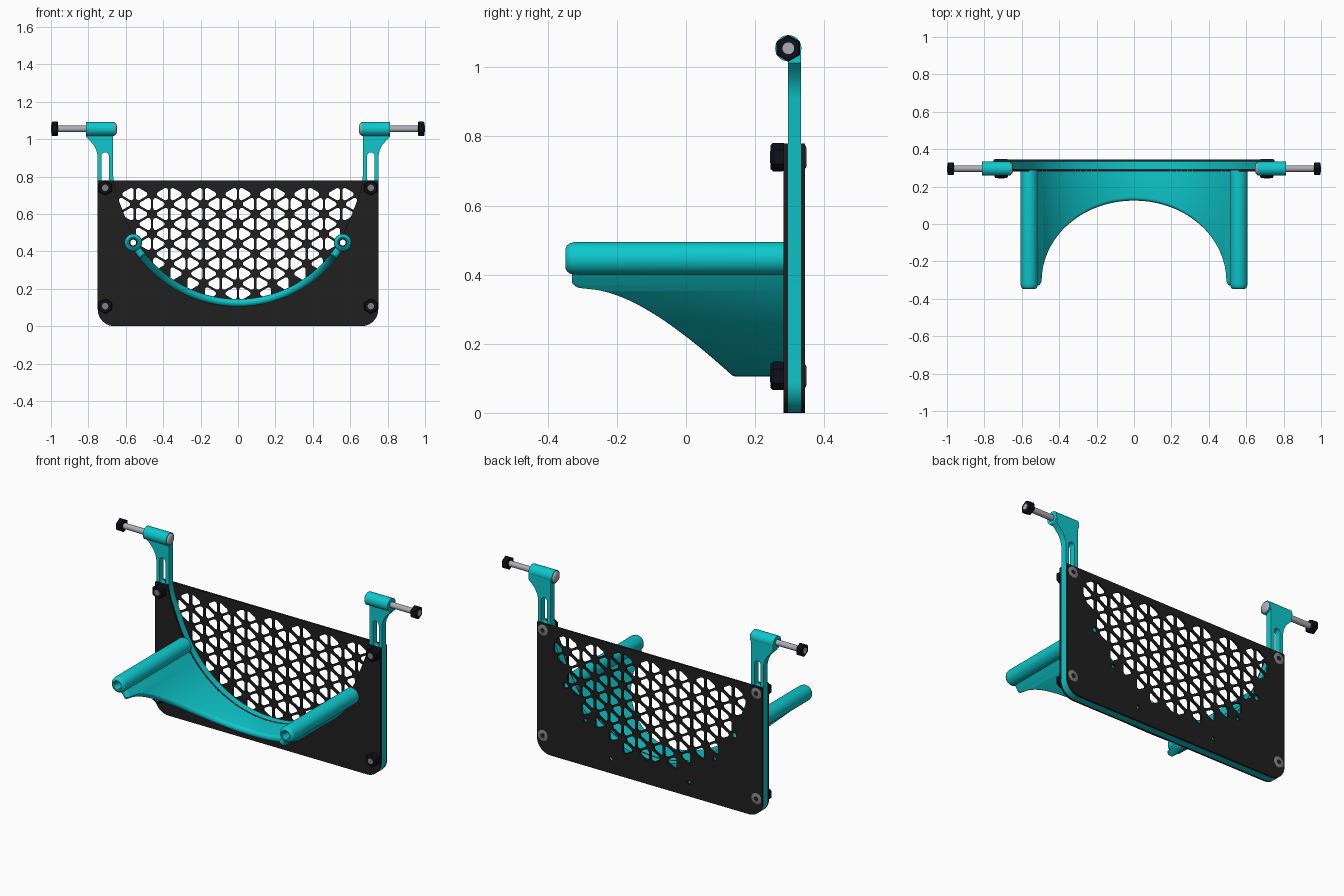
import bpy, bmesh, math
from math import sin, cos, pi, radians, sqrt

if "Cube" in bpy.data.objects:
    bpy.data.objects.remove(bpy.data.objects["Cube"])


def material(name, rgb):
    m = bpy.data.materials.new(name)
    m.use_nodes = True
    m.diffuse_color = (*rgb, 1)
    m.node_tree.nodes["Principled BSDF"].inputs["Base Color"].default_value = (*rgb, 1)
    return m


TEAL = material("teal", (0.004, 0.58, 0.61))
BLACK = material("black_plate", (0.014, 0.014, 0.014))
NAVY = material("dark_nut", (0.005, 0.005, 0.012))
STEEL = material("steel", (0.42, 0.42, 0.48))
GREY = material("grey_bolt", (0.22, 0.22, 0.22))


def finish(name, mesh, mat):
    bm = bmesh.new()
    bm.from_mesh(mesh)
    bmesh.ops.remove_doubles(bm, verts=bm.verts, dist=1e-5)
    bmesh.ops.recalc_face_normals(bm, faces=bm.faces)
    for f in bm.faces:
        f.smooth = True
        f.material_index = 0
    bm.to_mesh(mesh)
    bm.free()
    mesh.set_sharp_from_angle(angle=radians(32))
    mesh.materials.clear()
    mesh.materials.append(mat)
    ob = bpy.data.objects.new(name, mesh)
    bpy.context.collection.objects.link(ob)
    return ob


def plate(name, loops, y0, y1, mat):
    """Flat panel in x/z from an outline and hole loops, between two depths."""
    cu = bpy.data.curves.new(name + "_outline", 'CURVE')
    cu.dimensions = '2D'
    cu.fill_mode = 'BOTH'
    cu.extrude = (y1 - y0) / 2
    for loop in loops:
        sp = cu.splines.new('POLY')
        sp.points.add(len(loop) - 1)
        for p, (x, z) in zip(sp.points, loop):
            p.co = (x, z, 0, 1)
        sp.use_cyclic_u = True
    tmp = bpy.data.objects.new(name + "_tmp", cu)
    bpy.context.collection.objects.link(tmp)
    dg = bpy.context.evaluated_depsgraph_get()
    mesh = bpy.data.meshes.new_from_object(tmp.evaluated_get(dg))
    bpy.data.objects.remove(tmp)
    bpy.data.curves.remove(cu)
    for v in mesh.vertices:
        x, z, d = v.co
        v.co = (x, (y0 + y1) / 2 - d, z)
    return finish(name, mesh, mat)


def skin(name, rings, mat, closed):
    """Join equal closed rings of points; cap the ends unless closed."""
    bm = bmesh.new()
    vs = [[bm.verts.new(p) for p in ring] for ring in rings]
    n, k = len(vs), len(vs[0])
    for i in range(n if closed else n - 1):
        a, b = vs[i], vs[(i + 1) % n]
        for j in range(k):
            bm.faces.new((a[j], a[(j + 1) % k], b[(j + 1) % k], b[j]))
    if not closed:
        bm.faces.new(vs[0])
        bm.faces.new(vs[-1])
    mesh = bpy.data.meshes.new(name)
    bm.to_mesh(mesh)
    bm.free()
    return finish(name, mesh, mat)


def lathe(name, axis, centre, profile, mat, n=32, closed=False):
    """Turn (radius, position) pairs around the x or y axis through centre."""
    rings = []
    for r, a in profile:
        ring = []
        for i in range(n):
            u, z = r * sin(2 * pi * i / n), r * cos(2 * pi * i / n)
            if axis == 'X':
                ring.append((a, centre[0] + u, centre[1] + z))
            else:
                ring.append((centre[0] + u, a, centre[1] + z))
        rings.append(ring)
    return skin(name, rings, mat, closed)


def mirrored(half):
    return half + [(-x, z) for x, z in reversed(half) if x > 1e-6]


def circle(x, z, r, n=16):
    return [(x + r * cos(2 * pi * i / n), z + r * sin(2 * pi * i / n)) for i in range(n)]


def slot(x, z0, z1, r):
    arc = [pi * i / 8 for i in range(9)]
    return ([(x + r * cos(t), z1 - r + r * sin(t)) for t in arc] +
            [(x - r * cos(t), z0 + r - r * sin(t)) for t in arc])


def rounded_triangle(x, z, direction, reach=0.023, r=0.013):
    pts = []
    for k in range(3):
        t = 2 * pi * k / 3 + (0 if direction > 0 else pi)
        for j in range(5):
            a = t + radians(-60 + 30 * j)
            pts.append((x + reach * cos(t) + r * cos(a), z + reach * sin(t) + r * sin(a)))
    return pts


# Shared outline pieces
ZC, R_MID, HALF = 0.773, 0.648, 0.02
R_IN = R_MID - HALF
HX, HZ = 0.56, 0.447
corner = [(0.66 + 0.09 * sin(t), 0.09 - 0.09 * cos(t)) for t in [pi / 2 * i / 10 for i in range(11)]]
opening = [(0.665, 0.77), (0.652, 0.71), (0.625, 0.64), (0.59, 0.55)]
opening += [(R_IN * sin(radians(a)), ZC - R_IN * cos(radians(a))) for a in range(60, -1, -3)]
handle_holes = [circle(s * HX, HZ, 0.016) for s in (-1, 1)]

# Front plate and the frame with its two arms
plate("front_plate", [mirrored(corner + [(0.75, 0.78), (0.667, 0.78)] + opening)] + handle_holes,
      0.282, 0.295, BLACK)
arm = [(0.75, 0.91), (0.757, 0.94), (0.772, 0.97), (0.795, 0.995), (0.813, 1.012),
       (0.813, 1.055), (0.667, 1.055), (0.667, 0.8)]
plate("frame", [mirrored(corner + arm + opening)] + handle_holes +
      [slot(s * 0.71, 0.77, 0.93, 0.02) for s in (-1, 1)], 0.295, 0.333, TEAL)


# Back plate with a triangular grid of holes inside the opening
def inside(x, z):
    edge = next((ox for ox, oz in reversed(opening) if oz >= z), 0.665)
    return abs(x) < edge - 0.008 and z > 0.16


D = 0.0613
holes = []
for row in range(11):
    z = 0.706 - row * D * sqrt(3) / 2
    for k in range(-4, 5):
        for s in (-1, 1):
            x = (k + 0.5 * (row % 2)) * 3 * D + s * D / 2
            if inside(x, z):
                holes.append(rounded_triangle(x, z, s))
for s in (-1, 1):
    holes += [circle(s * 0.43, 0.27, 0.012), circle(s * 0.26, 0.085, 0.012)]
plate("back_plate", [mirrored(corner + [(0.75, 0.78)])] + handle_holes + holes, 0.333, 0.345, BLACK)

# Curved trough with a swept, rounded front edge
rings = []
STEPS = 120
for i in range(STEPS + 1):
    t = radians(57.5) * sin(pi / 2 * (2 * i / STEPS - 1))
    x_mid = R_MID * sin(t)
    front = -0.33 + 0.455 * sqrt(max(0, 1 - (x_mid / 0.51) ** 2))
    section = [(R_MID + HALF, 0.292), (R_MID - HALF, 0.292)]
    for j in range(9):
        a = pi * j / 8
        section.append((R_MID - HALF * cos(a), front + HALF - HALF * sin(a)))
    rings.append([(r * sin(t), y, ZC - r * cos(t)) for r, y in section])
skin("trough", rings, TEAL, False)

for side, s in (("left", 1), ("right", -1)):
    # Hollow support tube on the trough's edge
    lathe(side + "_tube", 'Y', (s * HX, HZ),
          [(0.02, 0.29), (0.047, 0.29), (0.047, -0.322), (0.044, -0.336), (0.037, -0.345),
           (0.03, -0.348), (0.024, -0.346), (0.02, -0.34)], TEAL, closed=True)

    # Clamp barrel, rod, domed head and end nut on top of the arm
    top = (0.296, 1.055)
    lathe(side + "_barrel", 'X', top, [(0.038, s * 0.66), (0.038, s * 0.814)], TEAL)
    lathe(side + "_rod", 'X', top, [(0.017, s * 0.67), (0.017, s)], STEEL, 20)
    lathe(side + "_rod_head", 'X', top,
          [(0.034, s * 0.661), (0.032, s * 0.656), (0.025, s * 0.65), (0.014, s * 0.647)], STEEL)
    lathe(side + "_end_nut", 'X', top,
          [(0.034, s * 0.962), (0.039, s * 0.967), (0.039, s * 0.992), (0.034, s * 0.997)], NAVY, 6)

    # Corner bolts: nut in front, flat head behind
    for level, z in (("upper", 0.74), ("lower", 0.107)):
        name, c = f"{side}_{level}_", (s * 0.71, z)
        lathe(name + "nut", 'Y', c,
              [(0.04, 0.284), (0.041, 0.278), (0.041, 0.252), (0.035, 0.245)], NAVY, 6)
        lathe(name + "bolt_tip", 'Y', c, [(0.017, 0.27), (0.017, 0.243)], GREY, 20)
        lathe(name + "bolt_head", 'Y', c, [(0.033, 0.343), (0.033, 0.346), (0.028, 0.348)], GREY)
        lathe(name + "bolt_socket", 'Y', c, [(0.015, 0.347), (0.015, 0.3485)], BLACK, 6)
